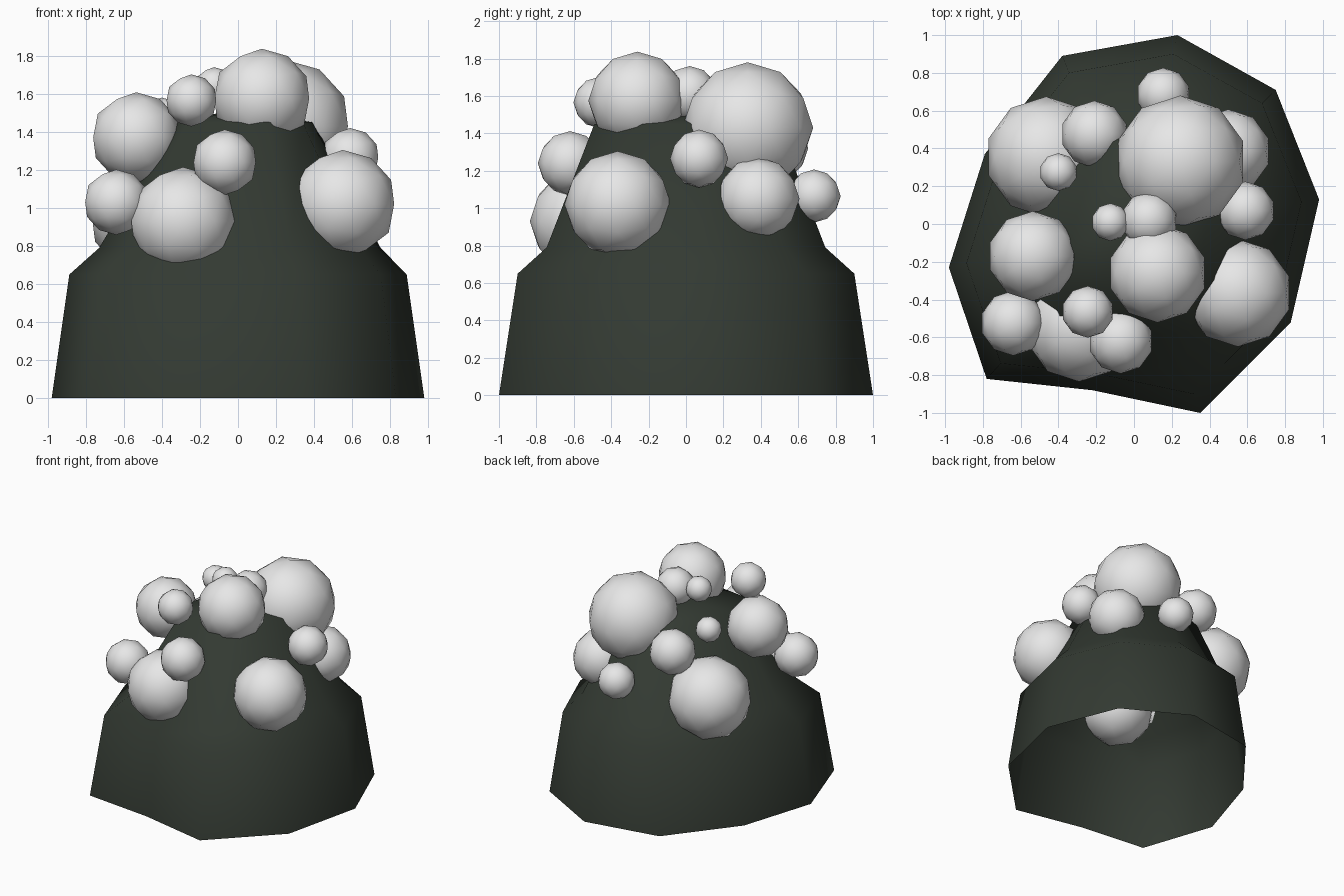
import bpy, bmesh

if "Cube" in bpy.data.objects:
    bpy.data.objects.remove(bpy.data.objects["Cube"])


def material(name, rgb):
    m = bpy.data.materials.new(name)
    m.diffuse_color = (*rgb, 1.0)
    m.use_nodes = True
    m.node_tree.nodes["Principled BSDF"].inputs["Base Color"].default_value = m.diffuse_color
    return m


dark = material("dark green", (0.033, 0.042, 0.032))
pale = material("pale grey", (0.8, 0.8, 0.8))

# Mound: irregular ten-sided open shell, tapering upward to a low cap
outline = [(0.23, 1.0), (0.75, 0.71), (0.98, 0.13), (0.83, -0.52), (0.35, -1.0),
           (-0.22, -0.88), (-0.78, -0.82), (-0.98, -0.23), (-0.79, 0.37), (-0.38, 0.89)]
# height, x scale, y scale, x offset
levels = [(0.0, 1.0, 1.0, 0.0), (0.65, 0.905, 0.90, 0.0),
          (0.79, 0.755, 0.745, 0.01), (1.45, 0.375, 0.49, 0.03)]

bm = bmesh.new()
rings = [[bm.verts.new((x * sx + ox, y * sy, z)) for x, y in outline]
         for z, sx, sy, ox in levels]
n = len(outline)
for lo, hi in zip(rings, rings[1:]):
    for i in range(n):
        j = (i + 1) % n
        bm.faces.new((lo[j], lo[i], hi[i], hi[j]))
apex = bm.verts.new((0.0, 0.0, 1.52))
for i in range(n):
    bm.faces.new((rings[-1][(i + 1) % n], rings[-1][i], apex))
bmesh.ops.recalc_face_normals(bm, faces=bm.faces)
if apex.normal.z < 0 or sum(f.normal.z for f in apex.link_faces) < 0:
    bmesh.ops.reverse_faces(bm, faces=bm.faces)
for f in bm.faces:
    f.smooth = True
mesh = bpy.data.meshes.new("mound")
bm.to_mesh(mesh)
bm.free()
mesh.materials.append(dark)
bpy.context.collection.objects.link(bpy.data.objects.new("mound", mesh))

# Bubbles: low-poly smooth balls embedded in the mound (x, y, z, radius)
bubbles = [
    (0.245, 0.33, 1.43, 0.35), (0.125, -0.26, 1.575, 0.262),
    (-0.535, -0.17, 1.37, 0.238), (-0.21, 0.475, 1.32, 0.178),
    (-0.465, 0.355, 0.965, 0.32), (-0.245, -0.465, 1.565, 0.137),
    (-0.4, 0.275, 1.48, 0.1), (-0.07, -0.62, 1.24, 0.172),
    (-0.64, -0.525, 1.03, 0.172), (-0.29, -0.55, 0.93, 0.285),
    (0.59, 0.07, 1.265, 0.155), (0.5, 0.385, 1.05, 0.222),
    (0.155, 0.685, 1.065, 0.142), (0.08, 0.02, 1.61, 0.15),
    (-0.125, 0.01, 1.64, 0.1), (0.55, -0.365, 1.02, 0.285),
]
for i, (x, y, z, r) in enumerate(bubbles):
    bm = bmesh.new()
    bmesh.ops.create_icosphere(bm, subdivisions=2, radius=r)
    for f in bm.faces:
        f.smooth = True
    mesh = bpy.data.meshes.new(f"bubble_{i + 1}")
    bm.to_mesh(mesh)
    bm.free()
    mesh.materials.append(pale)
    ob = bpy.data.objects.new(f"bubble_{i + 1}", mesh)
    ob.location = (x, y, z)
    bpy.context.collection.objects.link(ob)
